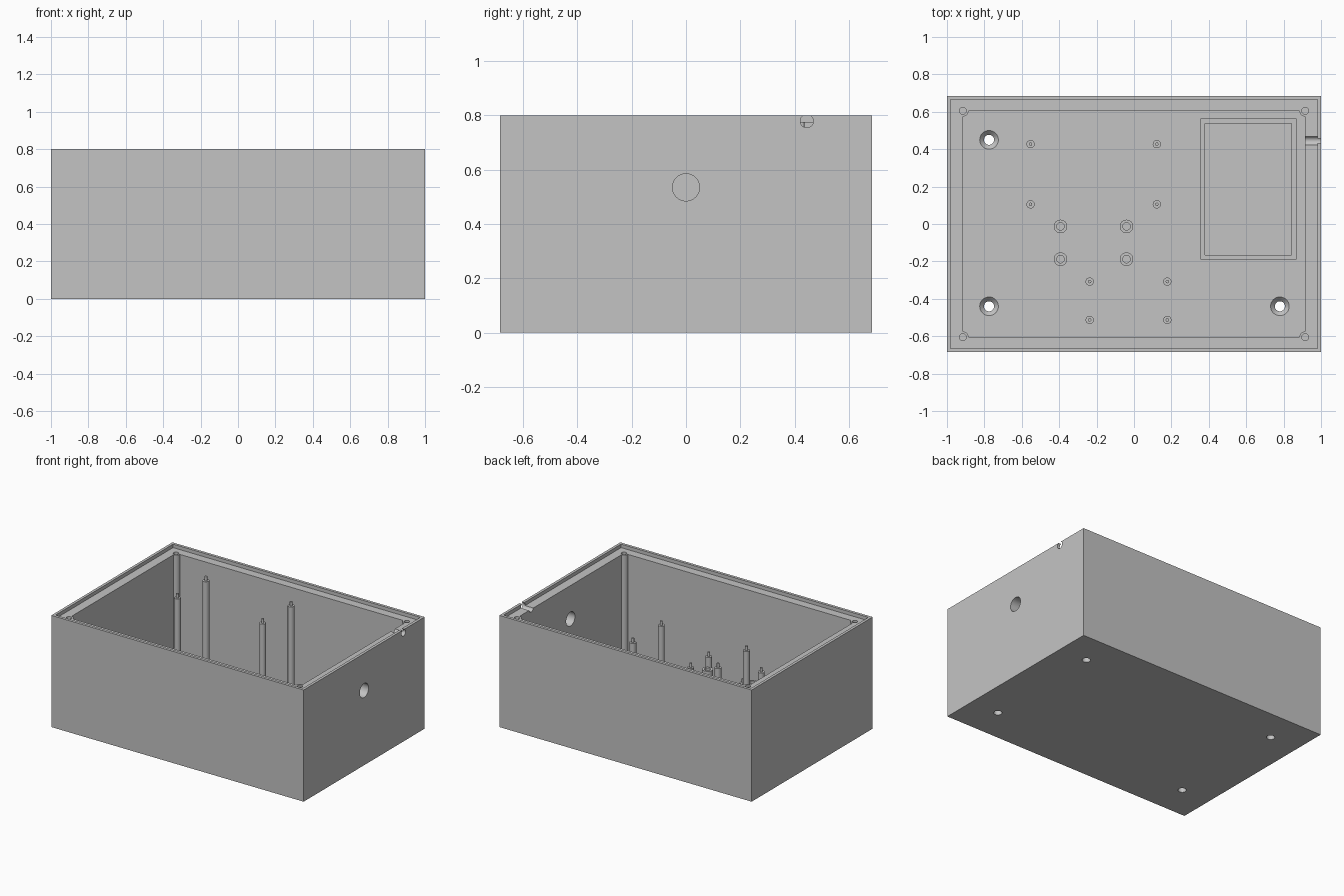
import bpy, bmesh, math
from mathutils import Matrix, Vector

cube = bpy.data.objects.get("Cube")
if cube:
    bpy.data.objects.remove(cube, do_unlink=True)

GREY = (0.55, 0.55, 0.55, 1.0)
mat = bpy.data.materials.new("light_grey_plastic")
mat.use_nodes = True
mat.diffuse_color = GREY
mat.node_tree.nodes["Principled BSDF"].inputs["Base Color"].default_value = GREY

W, D, H = 1.0, 0.685, 0.8          # half width, half depth, height
IX, IY = 0.915, 0.605              # inner wall half sizes
FLOOR, SHELF, LIP = 0.08, 0.775, 0.02


def make(name, bm):
    bmesh.ops.recalc_face_normals(bm, faces=bm.faces)
    mesh = bpy.data.meshes.new(name)
    bm.to_mesh(mesh)
    bm.free()
    mesh.materials.append(mat)
    ob = bpy.data.objects.new(name, mesh)
    bpy.context.collection.objects.link(ob)
    return ob


def box(name, x0, x1, y0, y1, z0, z1):
    bm = bmesh.new()
    bmesh.ops.create_cube(bm, size=1)
    bmesh.ops.scale(bm, vec=(x1 - x0, y1 - y0, z1 - z0), verts=bm.verts)
    bmesh.ops.translate(bm, vec=((x0 + x1) / 2, (y0 + y1) / 2, (z0 + z1) / 2), verts=bm.verts)
    return make(name, bm)


def lathe(name, profile, x, y, steps=32):
    """Spin a (radius, height) profile that starts and ends on the axis."""
    bm = bmesh.new()
    verts = [bm.verts.new((r, 0, z)) for r, z in profile]
    edges = [bm.edges.new(pair) for pair in zip(verts, verts[1:])]
    bmesh.ops.spin(bm, geom=verts + edges, cent=(0, 0, 0), axis=(0, 0, 1),
                   angle=math.tau, steps=steps)
    bmesh.ops.remove_doubles(bm, verts=bm.verts, dist=0.0001)
    bmesh.ops.translate(bm, vec=(x, y, 0), verts=bm.verts)
    return make(name, bm)


def cylinder_x(name, r, x0, x1, y, z):
    bm = bmesh.new()
    place = Matrix.Translation(((x0 + x1) / 2, y, z)) @ Matrix.Rotation(math.pi / 2, 4, "Y")
    bmesh.ops.create_cone(bm, cap_ends=True, segments=48, radius1=r, radius2=r,
                          depth=x1 - x0, matrix=place)
    return make(name, bm)


def select(ob):
    bpy.ops.object.select_all(action="DESELECT")
    ob.select_set(True)
    bpy.context.view_layer.objects.active = ob


def combine(target, tool, operation="DIFFERENCE"):
    tool.hide_render = True
    select(target)
    mod = target.modifiers.new("cut", "BOOLEAN")
    mod.operation, mod.solver, mod.object = operation, "EXACT", tool
    bpy.ops.object.modifier_apply(modifier=mod.name)
    bpy.data.objects.remove(tool, do_unlink=True)


def smooth(ob):
    select(ob)
    bpy.ops.object.shade_smooth_by_angle(angle=math.radians(30))


# Enclosure shell with hollow interior
shell = box("enclosure", -W, W, -D, D, 0, H)
combine(shell, box("cavity", -IX, IX, -IY, IY, FLOOR, H + 0.1))

# Corner screw bosses, then the stepped rim cut over them
corners = [(sx * IX, sy * IY) for sx in (-1, 1) for sy in (-1, 1)]
for x, y in corners:
    boss = lathe("boss", [(0, 0.04), (0.03, 0.04), (0.03, 0.785), (0, 0.785)], x, y)
    combine(shell, boss, "UNION")
combine(shell, box("rim_step", LIP - W, W - LIP, LIP - D, D - LIP, SHELF, H + 0.1))
for x, y in corners:
    combine(shell, lathe("screw_hole", [(0, 0.5), (0.018, 0.5), (0.018, 0.9), (0, 0.9)], x, y))

# Countersunk mounting holes through the floor
for x in (-0.775, 0.78):
    for y in (-0.44, 0.45):
        combine(shell, lathe("mount_hole", [(0, -0.1), (0.027, -0.1), (0.027, FLOOR - 0.025),
                                            (0.05, FLOOR), (0.05, 0.12), (0, 0.12)], x, y))

# Side port and cable notch in the same wall
combine(shell, cylinder_x("side_port", 0.05, 0.85, 1.1, 0, 0.535))
combine(shell, cylinder_x("cable_notch", 0.024, 0.85, 1.1, 0.445, 0.779))
smooth(shell)

# Open tray on the floor
tray = box("battery_tray", 0.355, 0.868, -0.19, 0.563, FLOOR - 0.01, 0.17)
combine(tray, box("tray_cavity", 0.38, 0.843, -0.165, 0.538, FLOOR, 0.3))


def pinned_post(name, x, y, top):
    smooth(lathe(name, [(0, FLOOR - 0.01), (0.022, FLOOR - 0.01), (0.022, top - 0.03),
                        (0.009, top - 0.03), (0.009, top), (0, top)], x, y, 24))


# Tall and short board posts with locating pins
for x in (-0.553, 0.122):
    for y in (0.105, 0.427):
        pinned_post("tall_post", x, y, 0.775)
for x in (-0.237, 0.178):
    for y in (-0.513, -0.308):
        pinned_post("short_post", x, y, 0.3)

# Wide standoffs with blind screw holes
for x in (-0.393, -0.04):
    for y in (-0.188, -0.013):
        smooth(lathe("wide_standoff", [(0, FLOOR - 0.01), (0.036, FLOOR - 0.01), (0.036, 0.36),
                                       (0.02, 0.36), (0.02, 0.25), (0, 0.25)], x, y))
